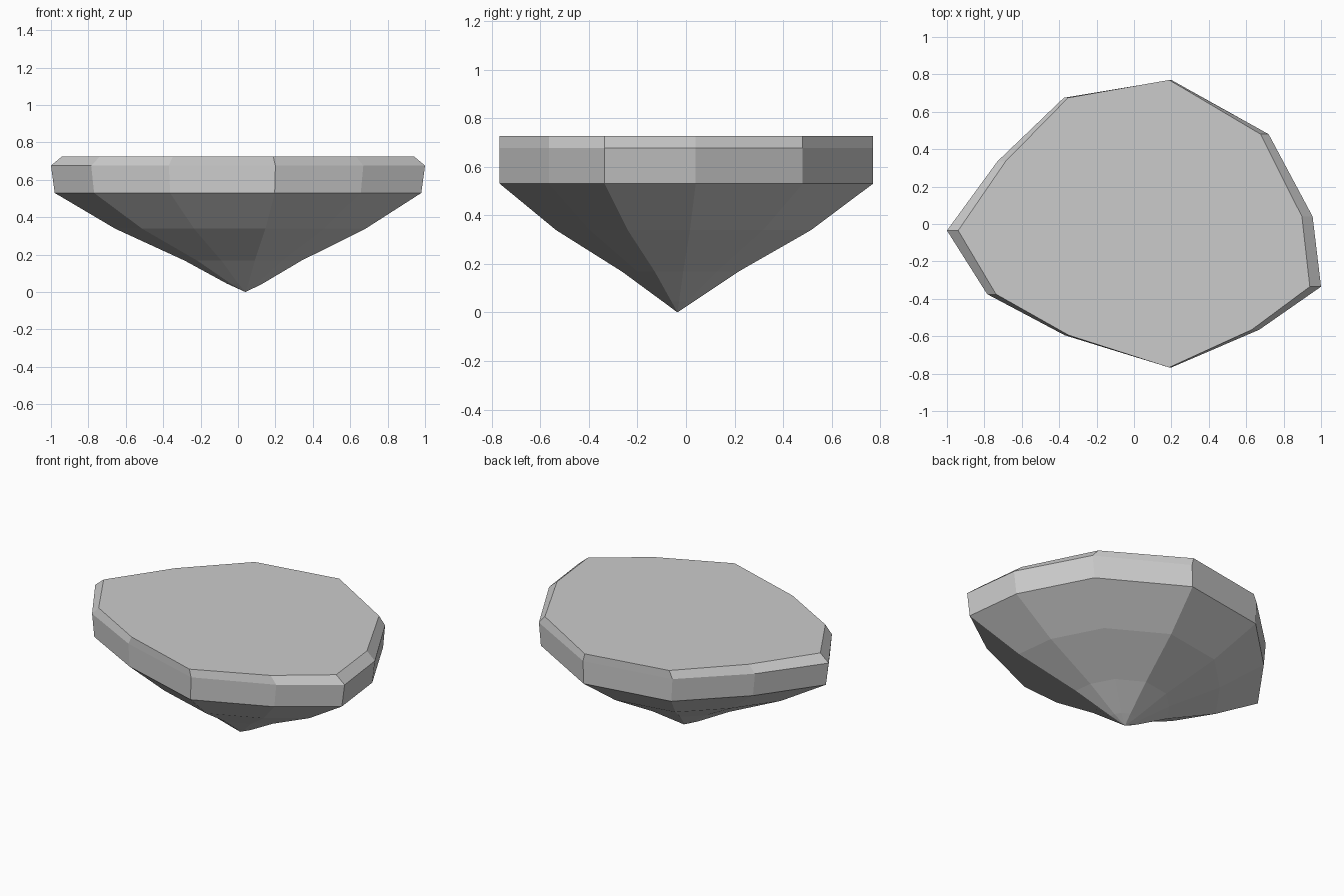
import bpy, bmesh

if "Cube" in bpy.data.objects:
    bpy.data.objects.remove(bpy.data.objects["Cube"])

# Irregular outline of the slab, seen from above
OUTLINE = [(0.2, 0.77), (0.72, 0.48), (0.955, 0.04), (1.0, -0.335),
           (0.67, -0.565), (0.2, -0.767), (-0.37, -0.595), (-0.785, -0.375),
           (-1.0, -0.035), (-0.73, 0.335), (-0.375, 0.675)]
TIP = (0.04, -0.035)


def slab_ring(z, sx):
    """Outline squeezed sideways about the centre."""
    return [(x * sx, y, z) for x, y in OUTLINE]


def taper_ring(z, sx, sy):
    """Underside outline shrunk towards the tip."""
    tx, ty = TIP
    return [(tx + (x * 0.98 - tx) * sx, ty + (y - ty) * sy, z) for x, y in OUTLINE]


# Rings from top to bottom: flat top, bevel, rim, tapering underside
rings = [slab_ring(0.726, 0.94), slab_ring(0.676, 1.0), slab_ring(0.53, 0.98),
         taper_ring(0.339, 0.683, 0.683), taper_ring(0.168, 0.318, 0.312),
         taper_ring(0.045, 0.097, 0.083)]

bm = bmesh.new()
loops = [[bm.verts.new(p) for p in r] for r in rings]
n = len(OUTLINE)
bm.faces.new(loops[0])
for a, b in zip(loops, loops[1:]):
    for i in range(n):
        j = (i + 1) % n
        bm.faces.new((a[i], a[j], b[j], b[i]))

# Pointed bottom
tip = bm.verts.new((*TIP, 0))
for i in range(n):
    bm.faces.new((loops[-1][i], loops[-1][(i + 1) % n], tip))

bmesh.ops.recalc_face_normals(bm, faces=bm.faces)
mesh = bpy.data.meshes.new("floating_rock")
bm.to_mesh(mesh)
bm.free()
bpy.context.collection.objects.link(bpy.data.objects.new("floating_rock", mesh))
